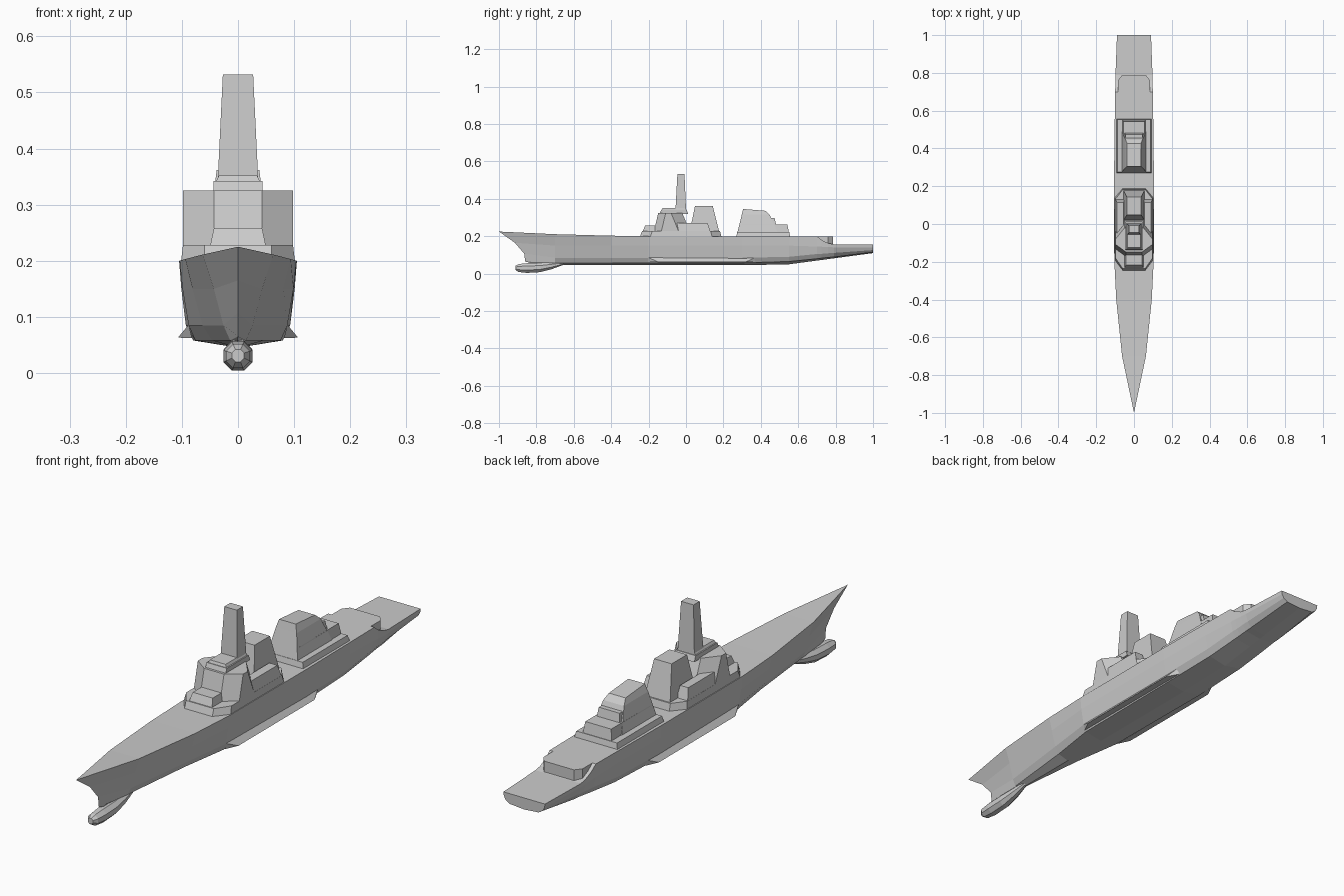
import bpy, bmesh, math

if "Cube" in bpy.data.objects:
    bpy.data.objects.remove(bpy.data.objects["Cube"])


def make(name, rings, cap=True, closed=True):
    """Loft equal-length rings of 3D points into a flat-shaded object."""
    bm = bmesh.new()
    vs = [[bm.verts.new(p) for p in r] for r in rings]
    n = len(rings[0])
    for a, b in zip(vs, vs[1:]):
        for i in range(n if closed else n - 1):
            j = (i + 1) % n
            bm.faces.new((a[i], a[j], b[j], b[i]))
    if cap:
        bm.faces.new(vs[0])
        bm.faces.new(vs[-1])
    bmesh.ops.remove_doubles(bm, verts=bm.verts, dist=0.0005)
    bmesh.ops.recalc_face_normals(bm, faces=bm.faces)
    me = bpy.data.meshes.new(name)
    bm.to_mesh(me)
    bm.free()
    ob = bpy.data.objects.new(name, me)
    bpy.context.collection.objects.link(ob)
    return ob


def outline(x, y0, y1, z, front=None, back=None):
    """Deck plan of half-width x; front/back = (end half-width, chamfer depth)."""
    fx, fd = front or (x, 0)
    bx, bd = back or (x, 0)
    half = [(fx, y0)]
    if front:
        half.append((x, y0 + fd))
    if back:
        half.append((x, y1 - bd))
    half.append((bx, y1))
    return [(px, py, z) for px, py in half] + [(-px, py, z) for px, py in reversed(half)]


def block(name, low, high, **k):
    """Tapered block: low and high are (half width, y0, y1, z)."""
    return make(name, [outline(*low, **k), outline(*high, **k)])


# Hull: half sections of deck, flare, side, bilge, keel
def section(y, deck, flare, side, bilge, keel_z):
    half = [deck, flare, side, bilge]
    pts = [(x, y, z) for x, z in half]
    return pts + [(0, y, keel_z)] + [(-x, y, z) for x, z in reversed(half)]


stem = [(0, -1, .225), (0, -.915, .165), (0, -.865, .107), (0, -.86, .065)]
rings = [stem + [(0, -.8, .048)] + stem[::-1]]
stations = [
    (-.7, (.063, .211), (.043, .15), (.026, .085), (.014, .058), .045),
    (-.4, (.094, .203), (.081, .15), (.063, .085), (.046, .058), .045),
    (-.2, (.104, .2), (.099, .15), (.088, .085), (.076, .058), .045),
    (.3, (.105, .2), (.101, .15), (.093, .085), (.08, .058), .045),
    (.55, (.102, .2), (.099, .15), (.091, .09), (.076, .065), .05),
    (.7, (.1, .2), (.097, .145), (.088, .105), (.072, .08), .07),
    (.725, (.099, .18), (.097, .144), (.087, .106), (.071, .083), .073),
    (.76, (.098, .163), (.096, .142), (.087, .109), (.07, .087), .078),
    (.79, (.098, .157), (.096, .141), (.086, .111), (.07, .089), .082),
    (1, (.09, .155), (.088, .14), (.08, .126), (.062, .115), .11),
]
make("hull", rings + [section(*s) for s in stations])

# Bow bulb, eight-sided
bulb = [(-.912, .012, .031), (-.895, .023, .03), (-.85, .028, .03),
        (-.78, .027, .033), (-.72, .02, .042), (-.65, .008, .056)]
make("bow_bulb", [[(r * math.cos(math.pi * (i + .5) / 4), y,
                    z + r * math.sin(math.pi * (i + .5) / 4)) for i in range(8)]
                  for y, r, z in bulb])

# Bilge fins
for s, side in ((1, "right"), (-1, "left")):
    make("bilge_fin_" + side, [
        [(s * .088, y0, .086), (s * .107, y1, .063), (s * .082, y0, .062)]
        for y0, y1 in ((-.2, -.15), (.37, .32))])

# Raised deck end above the stern deck
block("aft_deck_step", (.085, .66, .785, .14), (.085, .66, .785, .2), back=(.065, .025))

# Forward superstructure
block("deckhouse_base", (.102, -.247, .19, .195), (.098, -.235, .182, .228),
      front=(.06, .055), back=(.06, .05))
block("bridge_front_step", (.05, -.232, -.12, .225), (.043, -.218, -.12, .258))
block("bridge_front_ledge", (.043, -.165, -.1, .255), (.043, -.158, -.1, .272))
block("bridge", (.098, -.172, .02, .227), (.098, -.148, -.02, .325),
      front=(.043, .04), back=(.05, .06))
block("bridge_roof", (.044, -.14, .012, .32), (.044, -.132, .003, .342))
block("mast_foot", (.04, -.13, .0, .34), (.034, -.125, -.003, .352))
block("mast", (.036, -.056, .0, .345), (.027, -.046, -.008, .532))

# Side houses beside the forward funnel
for s, side in ((1, "right"), (-1, "left")):
    make("side_house_" + side, [
        [(s * xi, -.05, z), (s * xo, -.05, z), (s * xo, y1, z), (s * xi, y1, z)]
        for xi, xo, y1, z in ((.05, .098, .13, .225), (.055, .09, .115, .272))])

# Forward funnel
block("forward_funnel", (.055, .02, .177, .225), (.038, .048, .143, .362))

# Aft superstructure with stepped back
block("hangar_base", (.094, .268, .558, .195), (.088, .274, .552, .222))
block("hangar_low_step", (.062, .3, .55, .22), (.056, .3, .542, .264))
block("hangar_mid_step", (.05, .32, .482, .26), (.045, .32, .474, .297))
make("aft_funnel", [
    outline(.065, .275, .49, .22), outline(.045, .298, .447, .315),
    [(.036, .305, .346), (.036, .425, .336), (-.036, .425, .336), (-.036, .305, .346)]])
